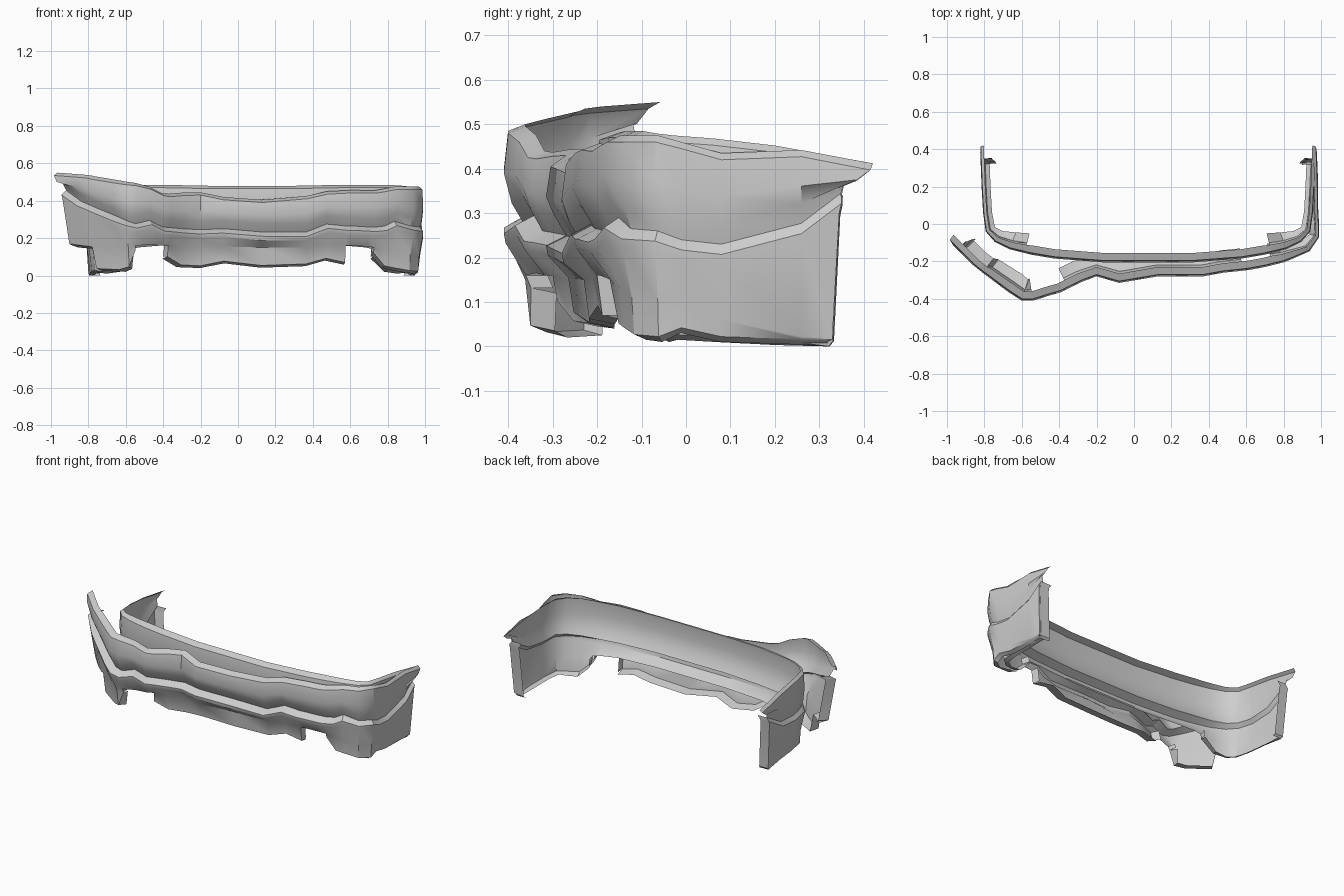
import bpy, bmesh
from mathutils import Vector

if "Cube" in bpy.data.objects:
    bpy.data.objects.remove(bpy.data.objects["Cube"])

grey = bpy.data.materials.new("bumper_grey")
grey.diffuse_color = (0.62, 0.62, 0.62, 1)
grey.use_nodes = True
grey.node_tree.nodes["Principled BSDF"].inputs["Base Color"].default_value = grey.diffuse_color

# Along-path stretch of the wing ends, per profile point (top tip reaches furthest)
TIP = [.09, .085, .055, .03, .02, .02, .015, 0, -.01, -.01]


def profile(zt, zl, zlow, zb, s):
    """Cross-section as (inset, height): top lip, bulge, recess, ledge, skirt."""
    if zb is None:
        zb = zlow - .02
    return [(.05 * s, zt), (.01 * s, zt - .015), (0, zt - .45 * (zt - zl)),
            (.018 * s, zl + .06), (.045 * s, zl + .015), (0, zl - .008),
            (.004 * s, zl - .03), (.05 * s, zlow),
            (.062 * s, zb + .012 if zb + .012 < zlow else zb), (.12 * s, zb)]


def shell(name, stations):
    """Sweep the bumper section through stations (x, y, top, ledge, low, bottom, depth)."""
    bm = bmesh.new()
    n = len(stations)
    pts = [Vector((s[0], s[1], 0)) for s in stations]
    rings, inward = [], []
    for i, st in enumerate(stations):
        a, b = pts[max(i - 1, 0)], pts[min(i + 1, n - 1)]
        d1 = (pts[i] - a).normalized()
        d2 = (b - pts[i]).normalized()
        t = (d1 + d2).normalized()
        out = Vector((t.y, -t.x, 0))
        end = -1 if i == 0 else (1 if i == n - 1 else 0)
        ring = []
        for j, (d, z) in enumerate(profile(*st[2:])):
            p = pts[i] - out * d + t * (end * TIP[j])
            ring.append(bm.verts.new((p.x, p.y, max(z, 0))))
        rings.append(ring)
        inward.append(-out)

    def return_wall(i, j0, j1, depth):
        back = [bm.verts.new(v.co + inward[i] * depth) for v in rings[i][j0:j1]]
        for k in range(len(back) - 1):
            bm.faces.new((rings[i][j0 + k], rings[i][j0 + k + 1], back[k + 1], back[k]))

    has = [st[5] is not None for st in stations]
    for i in range(n - 1):
        last = 9 if has[i] and has[i + 1] else 7
        for j in range(last):
            bm.faces.new((rings[i][j], rings[i][j + 1], rings[i + 1][j + 1], rings[i + 1][j]))
    # Side walls of the exhaust cut-outs
    for i in range(1, n - 1):
        if has[i] and not (has[i - 1] and has[i + 1]):
            return_wall(i, 7, 9, .05)
    # Wheel-arch flanges at both wing ends
    for i in (0, n - 1):
        return_wall(i, 4, 9, .06)
    bmesh.ops.recalc_face_normals(bm, faces=bm.faces)
    # Point the skin outward: the ledge face at the front must face -y
    bm.faces.ensure_lookup_table()
    mid = min((f for f in bm.faces if abs(f.normal.y) > .6),
              key=lambda f: abs(f.calc_center_median().x) + f.calc_center_median().y)
    if mid.normal.y > 0:
        bmesh.ops.reverse_faces(bm, faces=bm.faces)
    me = bpy.data.meshes.new(name)
    bm.to_mesh(me)
    bm.free()
    me.materials.append(grey)
    ob = bpy.data.objects.new(name, me)
    bpy.context.collection.objects.link(ob)
    bpy.ops.object.select_all(action='DESELECT')
    ob.select_set(True)
    bpy.context.view_layer.objects.active = ob
    bpy.ops.object.shade_smooth_by_angle(angle=.6)


# Intact inner bumper: half the stations, mirrored about its own centre line
CX = .075
half = [
    (.00, -.205, .48, .235, .16, None, 1),
    (.24, -.205, .48, .235, .16, None, 1),
    (.50, -.185, .485, .235, .16, None, 1),
    (.62, -.165, .485, .235, .15, None, 1),
    (.66, -.155, .485, .235, .14, .09, .9),
    (.74, -.135, .485, .235, .12, .02, .8),
    (.82, -.095, .48, .235, .11, .01, .6),
    (.868, -.04, .475, .235, .11, .015, .45),
    (.882, .06, .468, .225, .07, .01, .4),
    (.89, .20, .452, .24, .035, .003, .4),
    (.895, .33, .412, .325, .012, 0, .4),
]
left = [(CX - h[0],) + h[1:] for h in reversed(half[1:])]
right = [(CX + h[0],) + h[1:] for h in half]
shell("inner_bumper", left + right)

# Dented outer skin: left wing bent outward, front buckled, right wing in place
dented_left = [
    (-.93, -.15, .55, .44, .17, .15, .8),
    (-.86, -.22, .54, .38, .16, .145, .8),
    (-.81, -.26, .535, .36, .155, .14, .8),
    (-.79, -.275, .53, .35, .155, .025, .9),
    (-.67, -.365, .51, .30, .155, .02, 1),
    (-.60, -.41, .50, .275, .15, .035, 1),
    (-.54, -.41, .495, .262, .16, .12, 1),
    (-.46, -.385, .475, .28, .165, None, 1),
    (-.39, -.365, .44, .245, .16, None, 1),
    (-.35, -.345, .437, .242, .16, .09, 1),
    (-.28, -.31, .443, .235, .15, .045, 1),
    (-.20, -.28, .445, .23, .15, .04, 1),
]
dented_front = [
    (-.08, -.315, .42, .235, .155, .065, 1),
    (.13, -.28, .405, .218, .15, .042, 1),
    (.37, -.28, .425, .218, .15, .05, 1),
    (.48, -.26, .45, .26, .16, .08, 1),
    (.58, -.25, .455, .25, .16, .058, 1),
    (.62, -.245, .457, .25, .16, None, 1),
    (.70, -.23, .455, .245, .155, None, 1),
    (.74, -.22, .455, .243, .15, .11, 1),
    (.80, -.205, .465, .25, .14, .04, .9),
    (.85, -.185, .475, .275, .13, .03, .8),
]
dented_right = [
    (.94, -.145, .475, .25, .11, .015, .6),
    (.99, -.07, .475, .245, .10, .01, .45),
    (.99, -.01, .46, .225, .11, .03, .4),
    (.985, .08, .435, .215, .06, .01, .4),
    (.983, .26, .442, .262, .022, .004, .4),
    (.98, .33, .412, .33, .015, 0, .4),
]
shell("dented_outer_skin", dented_left + dented_front + dented_right)
